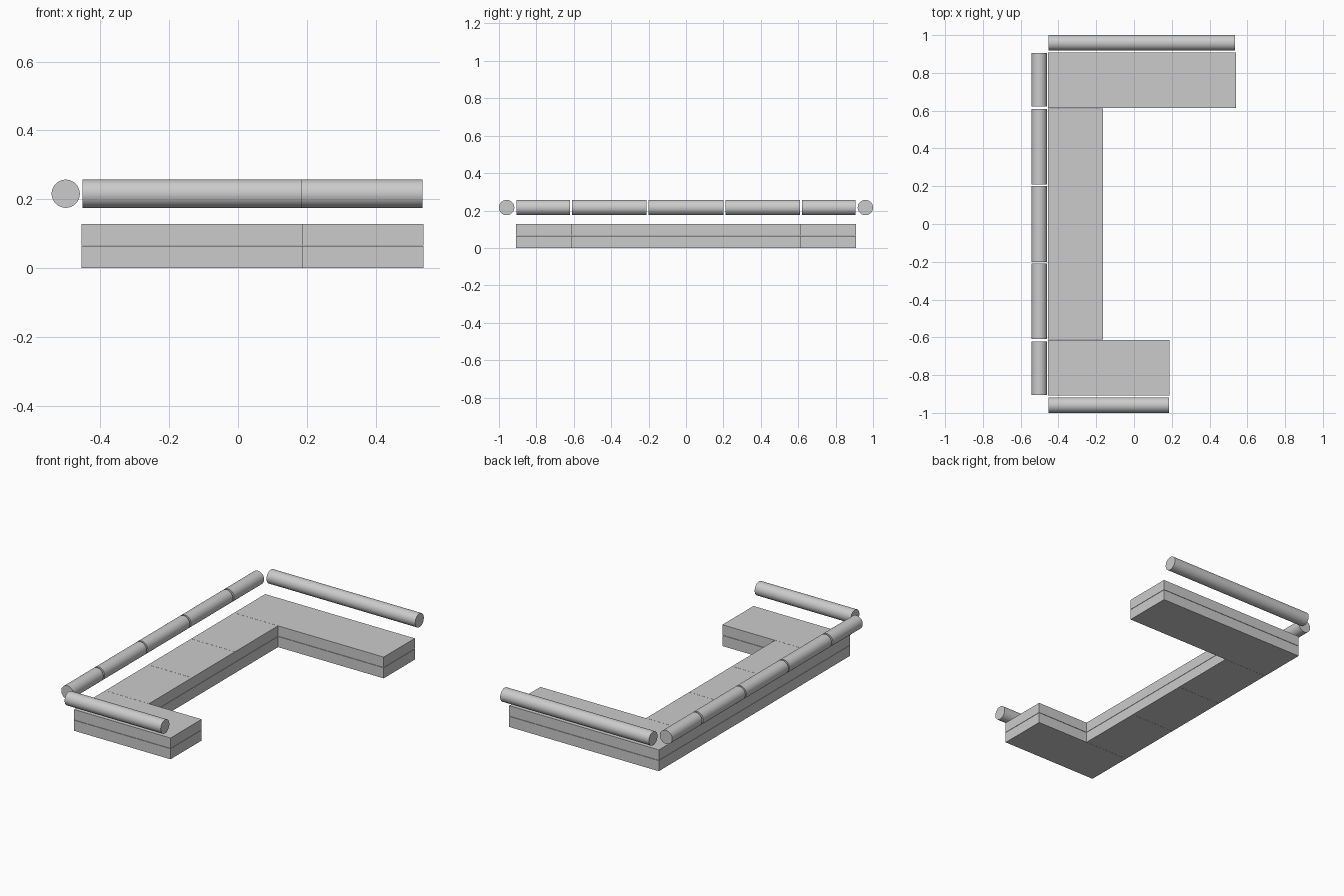
import bpy
from math import pi, radians

if "Cube" in bpy.data.objects:
    bpy.data.objects.remove(bpy.data.objects["Cube"])

BACK_X = -0.455      # rear edge of the seats
R = 0.041            # bolster radius
BOLSTER_Z = 0.216
LAYERS = {"base": (0.0, 0.0635), "cushion": (0.0655, 0.128)}


def box(name, x0, x1, y0, y1, z0, z1):
    bpy.ops.mesh.primitive_cube_add(
        size=1, location=((x0 + x1) / 2, (y0 + y1) / 2, (z0 + z1) / 2))
    ob = bpy.context.object
    ob.name = name
    ob.scale = (x1 - x0, y1 - y0, z1 - z0)
    bpy.ops.object.transform_apply(location=False, rotation=False, scale=True)


def bolster(name, axis, start, end, offset):
    mid = (start + end) / 2
    if axis == "x":
        loc, rot = (mid, offset, BOLSTER_Z), (0, pi / 2, 0)
    else:
        loc, rot = (offset, mid, BOLSTER_Z), (pi / 2, 0, 0)
    bpy.ops.mesh.primitive_cylinder_add(
        vertices=48, radius=R, depth=end - start, location=loc, rotation=rot)
    bpy.context.object.name = name
    bpy.ops.object.shade_smooth_by_angle(angle=radians(30))


# Seat modules: name, front edge x, y range
seats = [
    ("short_end", 0.187, -0.908, -0.613),
    ("middle_1", -0.163, -0.612, -0.2045),
    ("middle_2", -0.163, -0.2035, 0.2035),
    ("middle_3", -0.163, 0.2045, 0.612),
    ("long_end", 0.540, 0.613, 0.908),
]
# Each module has a base and a cushion on top
for name, x1, y0, y1 in seats:
    for layer, (z0, z1) in LAYERS.items():
        box(f"{name}_{layer}", BACK_X, x1, y0, y1, z0, z1)

# Row of back bolsters
back_spans = [(-0.905, -0.621), (-0.609, -0.21), (-0.2, 0.2),
              (0.21, 0.609), (0.621, 0.905)]
for i, (a, b) in enumerate(back_spans):
    bolster(f"back_bolster_{i + 1}", "y", a, b, -0.501)

# Side bolsters along both ends
bolster("short_side_bolster", "x", -0.453, 0.186, -0.959)
bolster("long_side_bolster", "x", -0.453, 0.536, 0.959)
